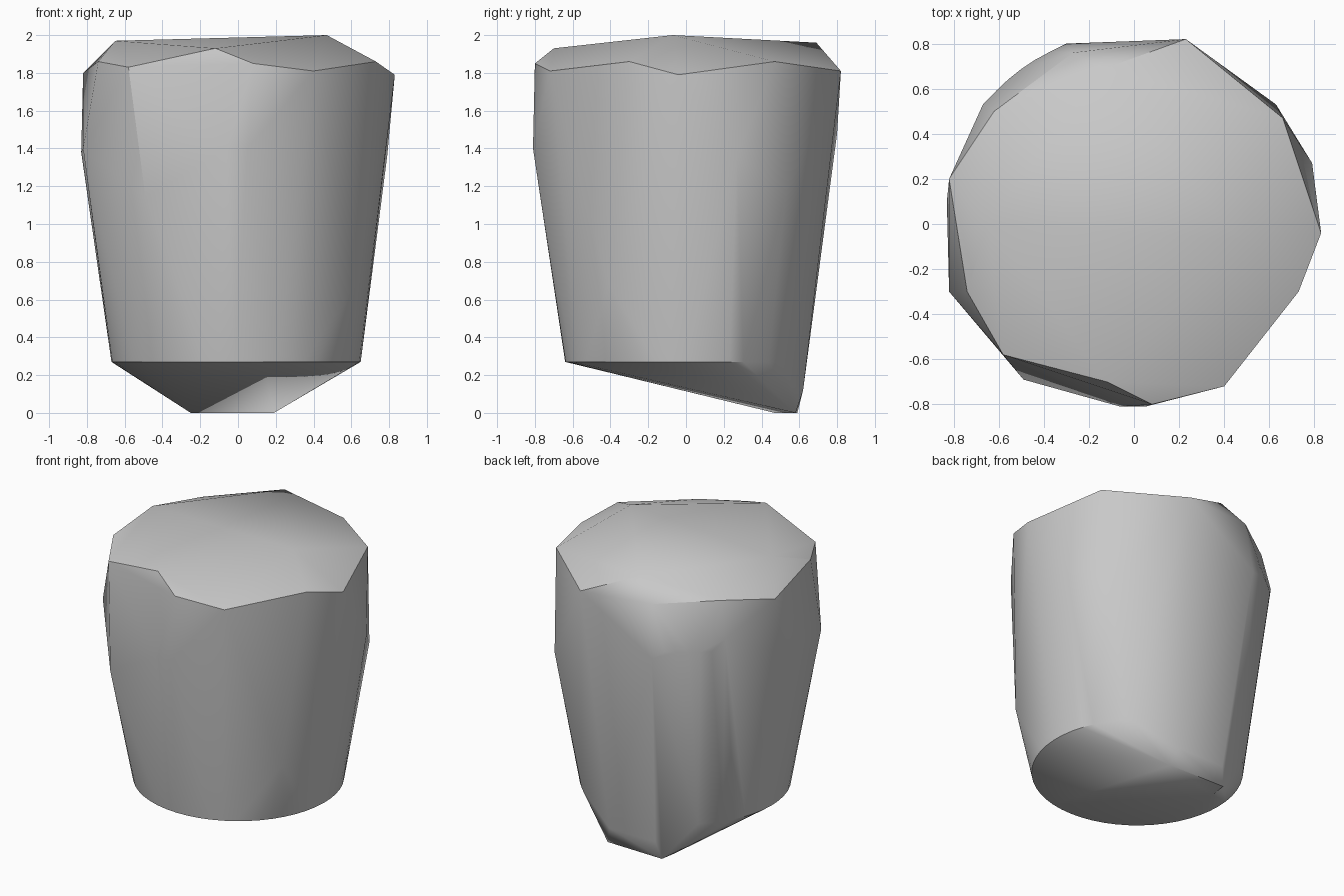
import bpy
import bmesh
from math import sin, cos, radians

default_cube = bpy.data.objects.get("Cube")
if default_cube:
    bpy.data.objects.remove(default_cube, do_unlink=True)


def make_material(name, colour):
    """One flat colour, shown in the viewport and in a render."""
    material = bpy.data.materials.new(name)
    material.use_nodes = True
    material.diffuse_color = colour
    shader = material.node_tree.nodes["Principled BSDF"]
    shader.inputs["Base Color"].default_value = colour
    shader.inputs["Roughness"].default_value = 0.9
    return material


def arc(start, end, steps, radius, height, centre=(0, 0)):
    """Points along a level arc, angles in degrees."""
    points = []
    for step in range(steps + 1):
        angle = radians(start + (end - start) * step / steps)
        points.append((centre[0] + radius * cos(angle),
                       centre[1] + radius * sin(angle), height))
    return points


# Slightly domed crown
crown_peaks = [(0.47, -0.07, 2), (-0.65, 0, 1.97)]

# Uneven rim around the crown, running round from the front
crown_rim = [
    (-0.58, -0.58, 1.83), (-0.12, -0.7, 1.93), (0.08, -0.8, 1.85),
    (0.4, -0.72, 1.81), (0.73, -0.3, 1.86), (0.83, -0.04, 1.79),
    (0.66, 0.47, 1.86), (0.23, 0.82, 1.81), (-0.13, 0.69, 1.96),
    (-0.27, 0.76, 1.83), (-0.62, 0.5, 1.85), (-0.82, 0.2, 1.8),
    (-0.74, -0.3, 1.86),
]

# Chipped corners on the flanks
flank_corners = [
    (-0.06, -0.81, 1.4), (0.05, -0.81, 1.4), (-0.49, -0.69, 1.14),
    (-0.82, -0.3, 1.4), (-0.83, 0.1, 1.38), (-0.67, 0.53, 1.61),
    (-0.3, 0.8, 1.48), (0.63, 0.53, 1.17), (0.79, 0.27, 1.36),
    (0.62, -0.41, 0.68),
]
worn_shoulder = arc(116, 136, 4, 0.85, 1.53)

# Round lower edge, open at the back where the underside slopes down to a toe
lower_edge = arc(132, 406, 40, 0.66, 0.27, centre=(-0.01, 0.02))
toe = [(0.19, 0.58, 0), (-0.23, 0.59, 0), (-0.25, 0.47, 0),
       (0.15, 0.62, 0.12), (-0.2, 0.62, 0.12)]

# Wrap one solid skin around all the corners
bm = bmesh.new()
for group in (crown_peaks, crown_rim, flank_corners,
              worn_shoulder, lower_edge, toe):
    for point in group:
        bm.verts.new(point)
bmesh.ops.convex_hull(bm, input=bm.verts[:])
loose = [vert for vert in bm.verts if not vert.link_faces]
bmesh.ops.delete(bm, geom=loose, context="VERTS")
bmesh.ops.recalc_face_normals(bm, faces=bm.faces[:])

mesh = bpy.data.meshes.new("stone_block")
bm.to_mesh(mesh)
bm.free()
mesh.materials.append(make_material("stone grey", (0.58, 0.58, 0.58, 1)))

stone = bpy.data.objects.new("stone_block", mesh)
bpy.context.collection.objects.link(stone)

# Soft shading over the gentle curves, crisp at the chipped edges
bpy.ops.object.select_all(action="DESELECT")
stone.select_set(True)
bpy.context.view_layer.objects.active = stone
bpy.ops.object.shade_smooth_by_angle(angle=radians(30))
